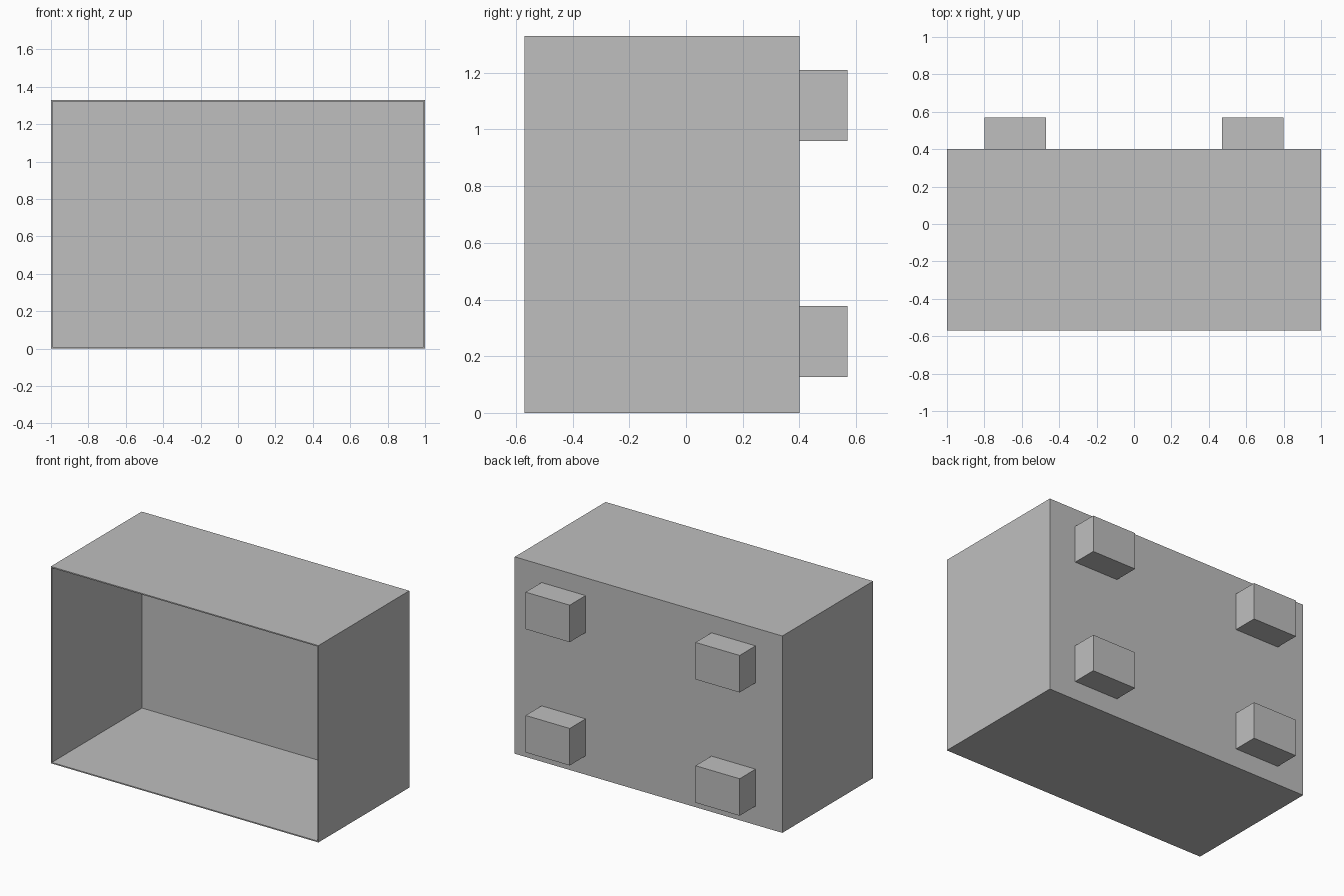
import bpy
import bmesh
from mathutils import Matrix, Vector

cube = bpy.data.objects.get("Cube")
if cube:
    bpy.data.objects.remove(cube, do_unlink=True)

# Single plain grey
GREY = (0.52, 0.52, 0.52, 1)
grey = bpy.data.materials.new("plain grey")
grey.use_nodes = True
grey.diffuse_color = GREY
grey.node_tree.nodes["Principled BSDF"].inputs["Base Color"].default_value = GREY

WIDTH, HEIGHT, WALL = 2.0, 1.33, 0.008
FRONT, BACK, PEG_END = -0.57, 0.40, 0.57


def make_block(name, low, high, open_front=False):
    """Axis-aligned block between two corners, optionally without its front face."""
    low, high = Vector(low), Vector(high)
    bm = bmesh.new()
    place = Matrix.Translation((low + high) / 2) @ Matrix.Diagonal((*(high - low), 1))
    bmesh.ops.create_cube(bm, size=1, matrix=place)
    if open_front:
        bm.normal_update()
        front = [f for f in bm.faces if f.normal.y < -0.9]
        bmesh.ops.delete(bm, geom=front, context='FACES')
    mesh = bpy.data.meshes.new(name)
    bm.to_mesh(mesh)
    bm.free()
    mesh.materials.append(grey)
    obj = bpy.data.objects.new(name, mesh)
    bpy.context.collection.objects.link(obj)
    return obj


# Thin-walled box, open at the front
shell = make_block("box_shell", (-WIDTH / 2, FRONT, 0), (WIDTH / 2, BACK, HEIGHT), open_front=True)
walls = shell.modifiers.new("walls", 'SOLIDIFY')
walls.thickness = WALL
walls.offset = -1
walls.use_even_offset = True

# Four mounting pegs on the back
for side, inner, outer in (("right", -0.80, -0.47), ("left", 0.47, 0.80)):
    for level, bottom in (("lower", 0.127), ("upper", 0.96)):
        make_block(f"{level}_{side}_peg", (inner, BACK, bottom), (outer, PEG_END, bottom + 0.25))
